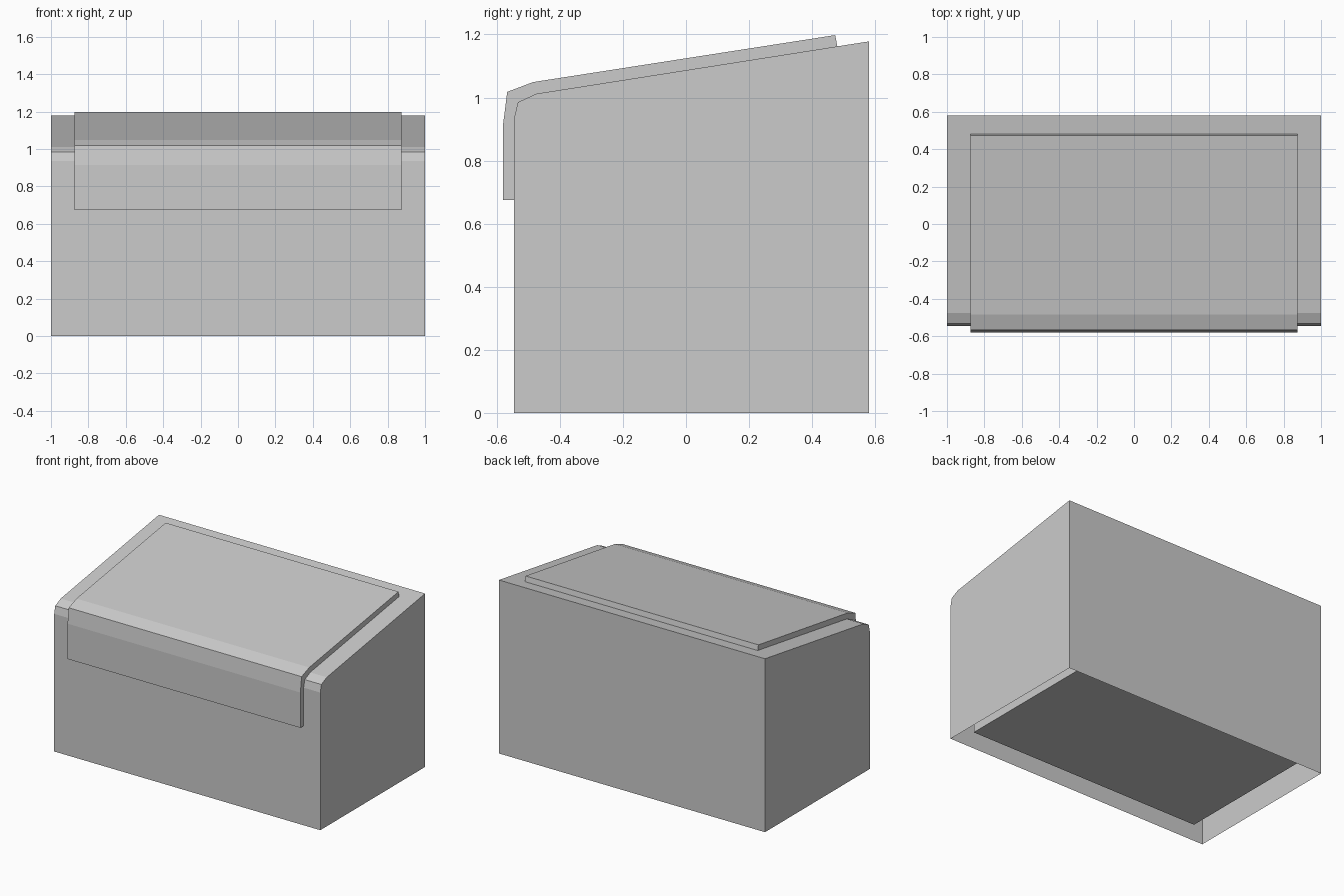
import bpy, bmesh

if "Cube" in bpy.data.objects:
    bpy.data.objects.remove(bpy.data.objects["Cube"])


def extrude_profile(name, profile, half_width, open_edge=None):
    """Extrude a (y, z) profile along x; open_edge skips one side face."""
    bm = bmesh.new()
    left = [bm.verts.new((-half_width, y, z)) for y, z in profile]
    right = [bm.verts.new((half_width, y, z)) for y, z in profile]
    bm.faces.new(left)
    bm.faces.new(right[::-1])
    n = len(profile)
    for i in range(n):
        if i != open_edge:
            j = (i + 1) % n
            bm.faces.new((left[i], right[i], right[j], left[j]))
    bmesh.ops.recalc_face_normals(bm, faces=bm.faces)
    mesh = bpy.data.meshes.new(name)
    bm.to_mesh(mesh)
    bm.free()
    obj = bpy.data.objects.new(name, mesh)
    bpy.context.collection.objects.link(obj)
    return obj


# Body outline, front bottom over the slanted top to back bottom
body = [(-0.545, 0), (-0.545, 0.935), (-0.533, 0.985),
        (-0.475, 1.012), (0.58, 1.178), (0.58, 0)]

# Outer shell: thin walls, open underneath
extrude_profile("outer_shell", body, 1.0, open_edge=len(body) - 1)

# Inner core: smaller copy of the body, visible from below
s, cy, cz = 0.875, 0.0175, 0.48
core = [(cy + (y - cy) * s, cz + (z - cz) * s) for y, z in body]
extrude_profile("inner_core", core, 0.875)

# Cover panel: bent over the front edge, resting on the shell
cover = [(-0.58, 0.675), (-0.58, 0.915), (-0.567, 1.018), (-0.485, 1.049),
         (0.473, 1.198), (0.48, 1.162), (-0.475, 1.012), (-0.533, 0.985),
         (-0.545, 0.935), (-0.545, 0.675)]
extrude_profile("cover_panel", cover, 0.875)
